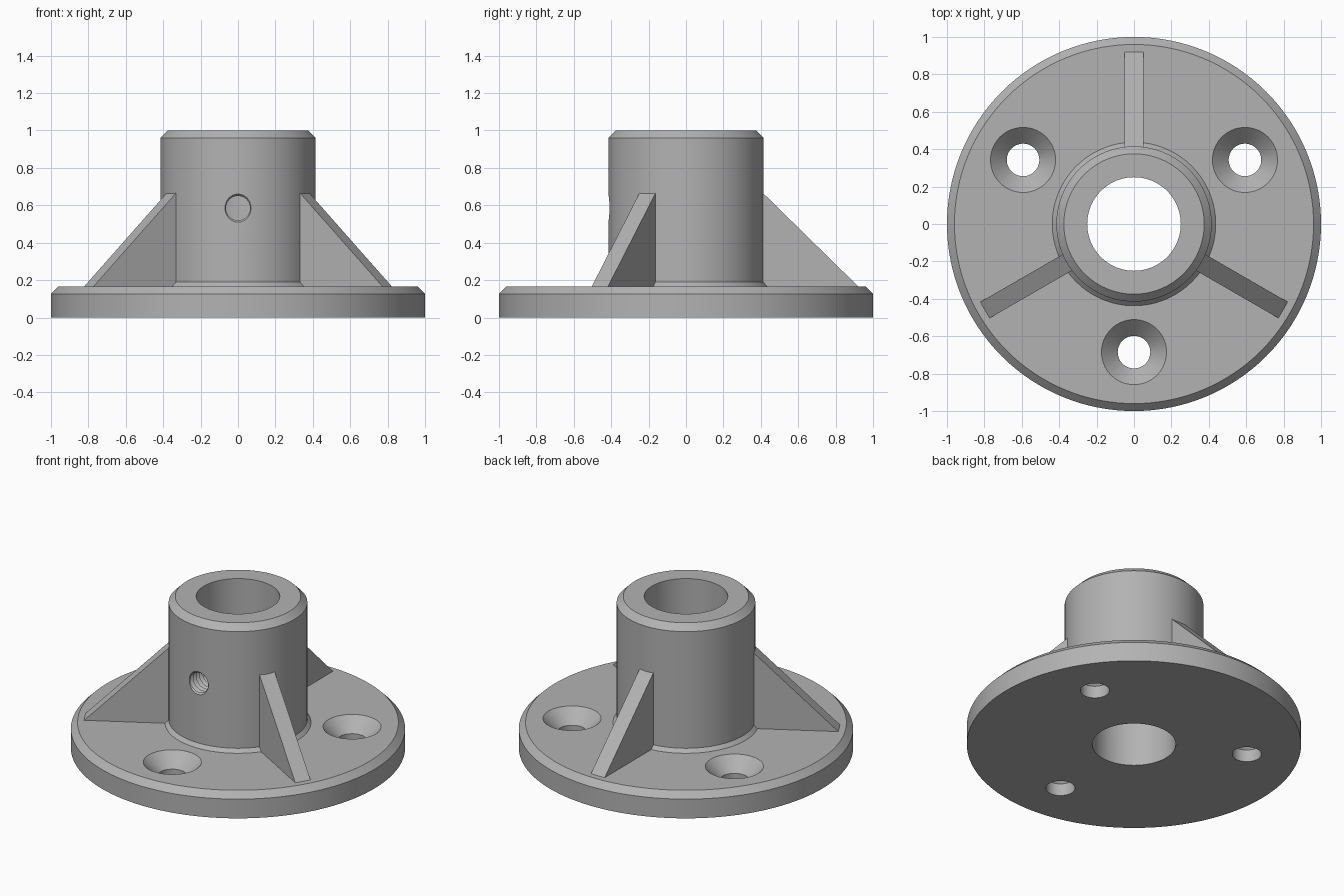
import bpy
import bmesh
from math import cos, sin, pi, radians
from mathutils import Matrix, Vector

old = bpy.data.objects.get("Cube")
if old:
    bpy.data.objects.remove(old, do_unlink=True)

grey = bpy.data.materials.new("plain grey")
colour = (0.45, 0.45, 0.45, 1)
grey.diffuse_color = colour
grey.use_nodes = True
grey.node_tree.nodes["Principled BSDF"].inputs["Base Color"].default_value = colour


def make_object(name, bm):
    bmesh.ops.recalc_face_normals(bm, faces=bm.faces)
    mesh = bpy.data.meshes.new(name)
    bm.to_mesh(mesh)
    bm.free()
    mesh.materials.append(grey)
    obj = bpy.data.objects.new(name, mesh)
    bpy.context.collection.objects.link(obj)
    return obj


def lathe(name, profile, steps, ring=False, matrix=Matrix()):
    """Turn (radius, height) points about z; a ring profile closes on itself."""
    bm = bmesh.new()
    rows = [[bm.verts.new((r * cos(2 * pi * i / steps), r * sin(2 * pi * i / steps), z))
             for i in range(steps)] for r, z in profile]
    pairs = list(zip(rows, rows[1:]))
    if ring:
        pairs.append((rows[-1], rows[0]))
    else:
        bm.faces.new(rows[0])
        bm.faces.new(rows[-1])
    for a, b in pairs:
        for i in range(steps):
            j = (i + 1) % steps
            bm.faces.new((a[i], a[j], b[j], b[i]))
    bm.transform(matrix)
    return make_object(name, bm)


def combine(target, tool, operation):
    """Apply a boolean and discard its tool object."""
    mod = target.modifiers.new(tool.name, "BOOLEAN")
    mod.operation = operation
    mod.solver = "EXACT"
    mod.object = tool
    bpy.ops.object.select_all(action="DESELECT")
    bpy.context.view_layer.objects.active = target
    target.select_set(True)
    bpy.ops.object.modifier_apply(modifier=mod.name)
    bpy.data.objects.remove(tool, do_unlink=True)


FLOOR = 0.167
BORE, HUB = 0.25, 0.415

# Round base plate and hub, with chamfers and a small fillet
flange = lathe("flange_with_hub", [
    (BORE, 0), (1, 0), (1, 0.127), (0.96, FLOOR), (0.437, FLOOR),
    (HUB, 0.19), (HUB, 0.96), (0.375, 1), (BORE, 1)], 128, ring=True)

# Three triangular ribs
for angle in (90, 210, 330):
    bm = bmesh.new()
    outline = [(0.33, 0.08), (0.92, 0.08), (0.92, FLOOR), (HUB - 0.005, 0.667), (0.33, 0.667)]
    face = bm.faces.new([bm.verts.new((x, -0.05, z)) for x, z in outline])
    side = bmesh.ops.extrude_face_region(bm, geom=[face])["geom"]
    moved = [v for v in side if isinstance(v, bmesh.types.BMVert)]
    bmesh.ops.translate(bm, verts=moved, vec=(0, 0.1, 0))
    bm.transform(Matrix.Rotation(radians(angle), 4, "Z"))
    combine(flange, make_object("rib", bm), "UNION")

# Three countersunk screw holes between the ribs
for angle in (30, 150, 270):
    place = Matrix.Translation(Vector((cos(radians(angle)), sin(radians(angle)), 0)) * 0.685)
    hole = lathe("screw_hole", [(0.087, -0.05), (0.087, 0.08), (0.174, FLOOR), (0.174, 0.2)],
                 64, matrix=place)
    combine(flange, hole, "DIFFERENCE")

# Threaded grub screw hole through the front wall of the hub
pitch = 0.016
thread = [(0.08 if i % 2 else 0.065, 0.18 + i * pitch) for i in range(18)]
place = Matrix.Translation((0, 0, 0.585)) @ Matrix.Rotation(pi / 2, 4, "X")
combine(flange, lathe("grub_screw_hole", thread, 48, matrix=place), "DIFFERENCE")

bpy.ops.object.shade_smooth_by_angle(angle=radians(25))
